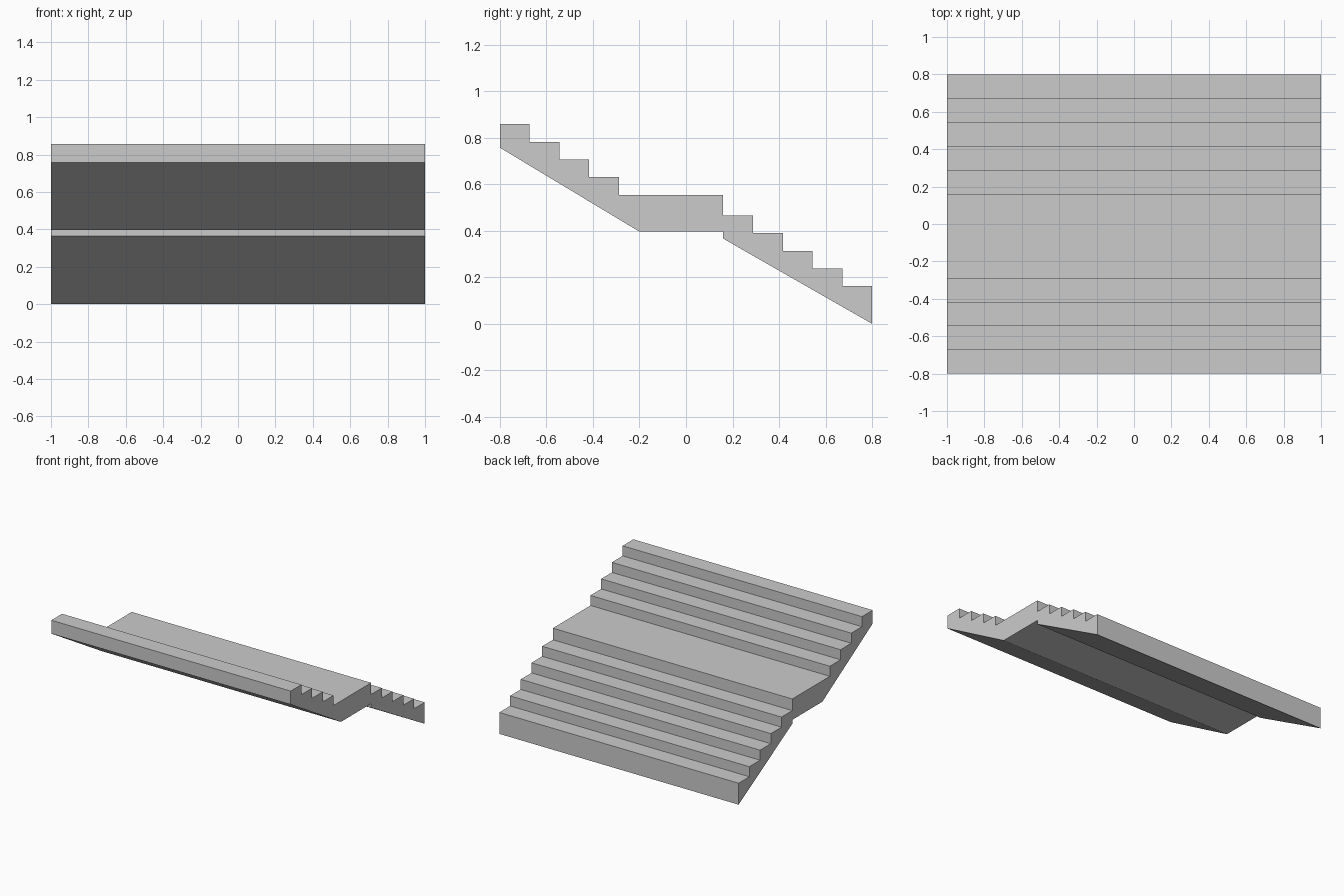
import bpy, bmesh

if "Cube" in bpy.data.objects:
    bpy.data.objects.remove(bpy.data.objects["Cube"])

WIDTH = 2.0
RUN, RISE = 0.128, 0.076


def flight(y, z, count):
    """Step outline going down towards +y, starting on the first tread."""
    pts = []
    for i in range(count):
        pts += [(y + i * RUN, z - i * RISE), (y + (i + 1) * RUN, z - i * RISE)]
    return pts


# Side profile (y, z): upper flight, landing, lower flight, sloped undersides
profile = flight(-0.80, 0.858, 4)
profile += [(-0.288, 0.554), (0.16, 0.554)]
profile += flight(0.16, 0.466, 5)
profile += [(0.80, 0.0), (0.16, 0.366), (0.16, 0.396), (-0.20, 0.396), (-0.80, 0.757)]

# Extrude the profile across the width
bm = bmesh.new()
face = bm.faces.new([bm.verts.new((-WIDTH / 2, y, z)) for y, z in profile])
ext = bmesh.ops.extrude_face_region(bm, geom=[face])
verts = [v for v in ext["geom"] if isinstance(v, bmesh.types.BMVert)]
bmesh.ops.translate(bm, verts=verts, vec=(WIDTH, 0, 0))
bmesh.ops.recalc_face_normals(bm, faces=bm.faces)
mesh = bpy.data.meshes.new("staircase_with_landing")
bm.to_mesh(mesh)
bm.free()
stairs = bpy.data.objects.new("staircase_with_landing", mesh)
bpy.context.collection.objects.link(stairs)
